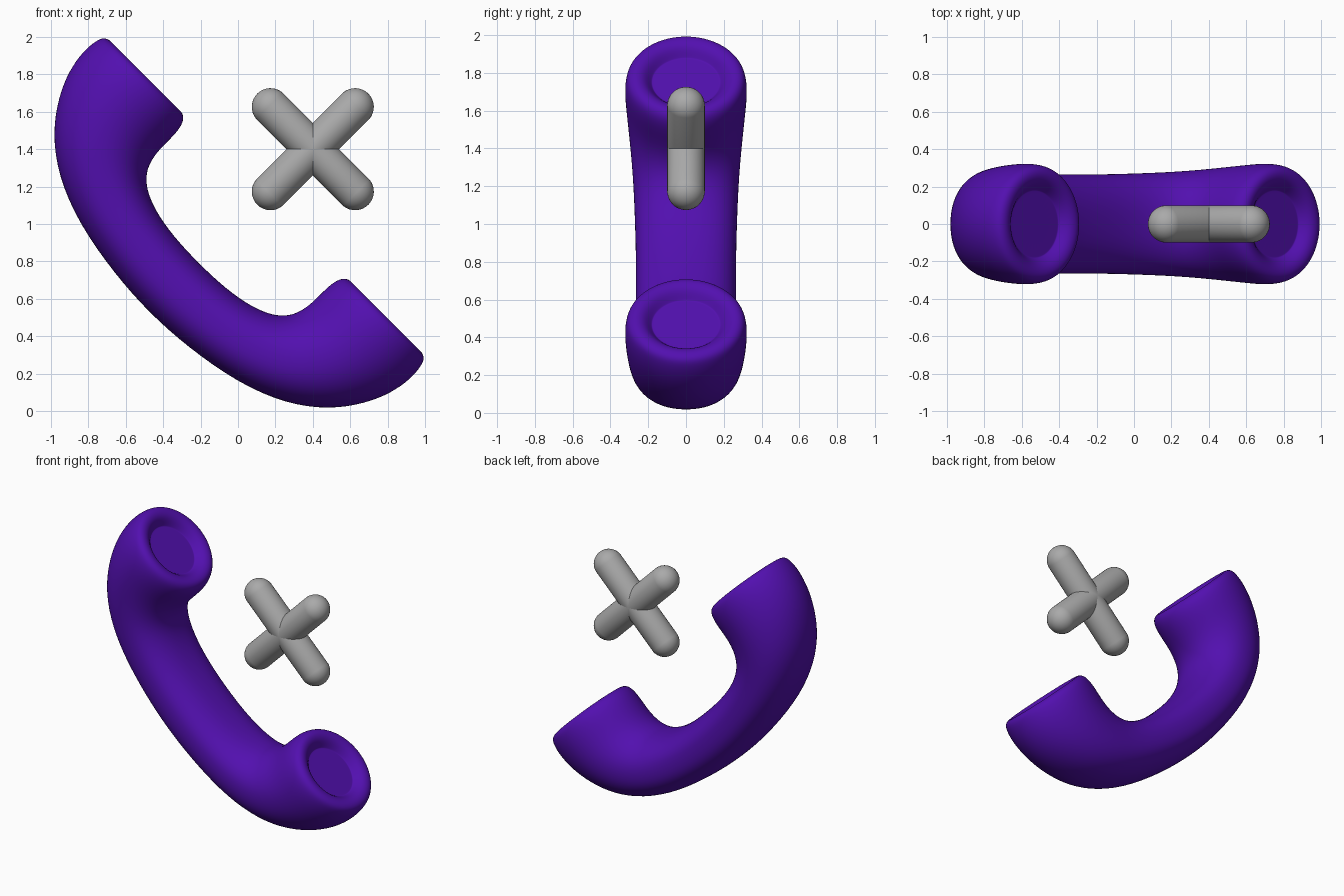
import bpy, bmesh, math
from mathutils import Vector, Matrix

cube = bpy.data.objects.get("Cube")
if cube:
    bpy.data.objects.remove(cube, do_unlink=True)


def material(name, rgb):
    mat = bpy.data.materials.new(name)
    mat.use_nodes = True
    mat.diffuse_color = (*rgb, 1)
    bsdf = next(n for n in mat.node_tree.nodes if n.type == 'BSDF_PRINCIPLED')
    bsdf.inputs["Base Color"].default_value = (*rgb, 1)
    bsdf.inputs["Roughness"].default_value = 0.6
    return mat


def finish(name, bm, mat):
    bmesh.ops.recalc_face_normals(bm, faces=bm.faces)
    for face in bm.faces:
        face.smooth = True
    mesh = bpy.data.meshes.new(name)
    bm.to_mesh(mesh)
    bm.free()
    mesh.materials.append(mat)
    obj = bpy.data.objects.new(name, mesh)
    bpy.context.collection.objects.link(obj)
    return obj


purple = material("deep purple", (0.085, 0.005, 0.43))
grey = material("mid grey", (0.40, 0.40, 0.40))

# The handset is symmetric about a diagonal: u runs out of the cups, v along the grip
ORIGIN = Vector((0, 0, 1))
U = Vector((1, 0, 1)).normalized()
V = Vector((1, 0, -1)).normalized()
Y = Vector((0, 1, 0))
SIDES = 32

# Half the grip: inner (u, v), outer (u, v), half width, squareness
stations = [
    ((-0.297, 0.0), (-0.672, 0.0), 0.266, 2.4),
    ((-0.29, 0.20), (-0.657, 0.27), 0.266, 2.4),
    ((-0.262, 0.36), (-0.602, 0.60), 0.272, 2.35),
    ((-0.215, 0.475), (-0.50, 0.86), 0.28, 2.25),
    ((-0.155, 0.54), (-0.36, 1.045), 0.293, 2.15),
    ((-0.08, 0.57), (-0.20, 1.16), 0.307, 2.05),
    ((0.0, 0.577), (-0.06, 1.22), 0.318, 2),
    ((0.10, 0.575), (0.07, 1.241), 0.326, 2),
    ((0.165, 0.585), (0.165, 1.23), 0.32, 2),
    ((0.20, 0.608), (0.20, 1.212), 0.302, 2),
]
# Rounded rim and recessed round floor of the cup: u, radius
CUP_V = 0.907
for u, r in [(0.213, 0.268), (0.202, 0.225), (0.168, 0.195),
             (0.155, 0.184), (0.153, 0.18), (0.153, 0.172)]:
    stations.append(((u, CUP_V - r), (u, CUP_V + r), r, 2))


def ring(bm, station, side):
    inner, outer, width, power = station
    a = U * inner[0] + V * inner[1] * side
    b = U * outer[0] + V * outer[1] * side
    verts = []
    for i in range(SIDES):
        t = math.tau * i / SIDES
        c, s = (math.copysign(abs(f) ** (2 / power), f) for f in (math.cos(t), math.sin(t)))
        verts.append(bm.verts.new(ORIGIN + (a + b) / 2 + (b - a) / 2 * c + Y * width * s))
    return verts


# Handset: one loft from cup to cup
bm = bmesh.new()
rings = [ring(bm, st, -1) for st in reversed(stations[1:])]
rings += [ring(bm, st, 1) for st in stations]
for low, high in zip(rings, rings[1:]):
    for i in range(SIDES):
        j = (i + 1) % SIDES
        bm.faces.new((low[i], low[j], high[j], high[i]))
bm.faces.new(rings[0])
bm.faces.new(rings[-1])
handset = finish("handset", bm, purple)
sub = handset.modifiers.new("smooth", 'SUBSURF')
sub.levels = sub.render_levels = 2

# Cross: two rounded bars at right angles
HALF = 0.32
RADIUS = 0.1
for name, tilt in (("cross_bar_rising", 45), ("cross_bar_falling", -45)):
    bm = bmesh.new()
    bmesh.ops.create_uvsphere(bm, u_segments=32, v_segments=17, radius=RADIUS)
    for v in bm.verts:
        v.co.z += math.copysign(HALF, v.co.z)
    bm.transform(Matrix.Translation((0.4, 0, 1.4)) @ Matrix.Rotation(math.radians(tilt), 4, 'Y'))
    finish(name, bm, grey)
